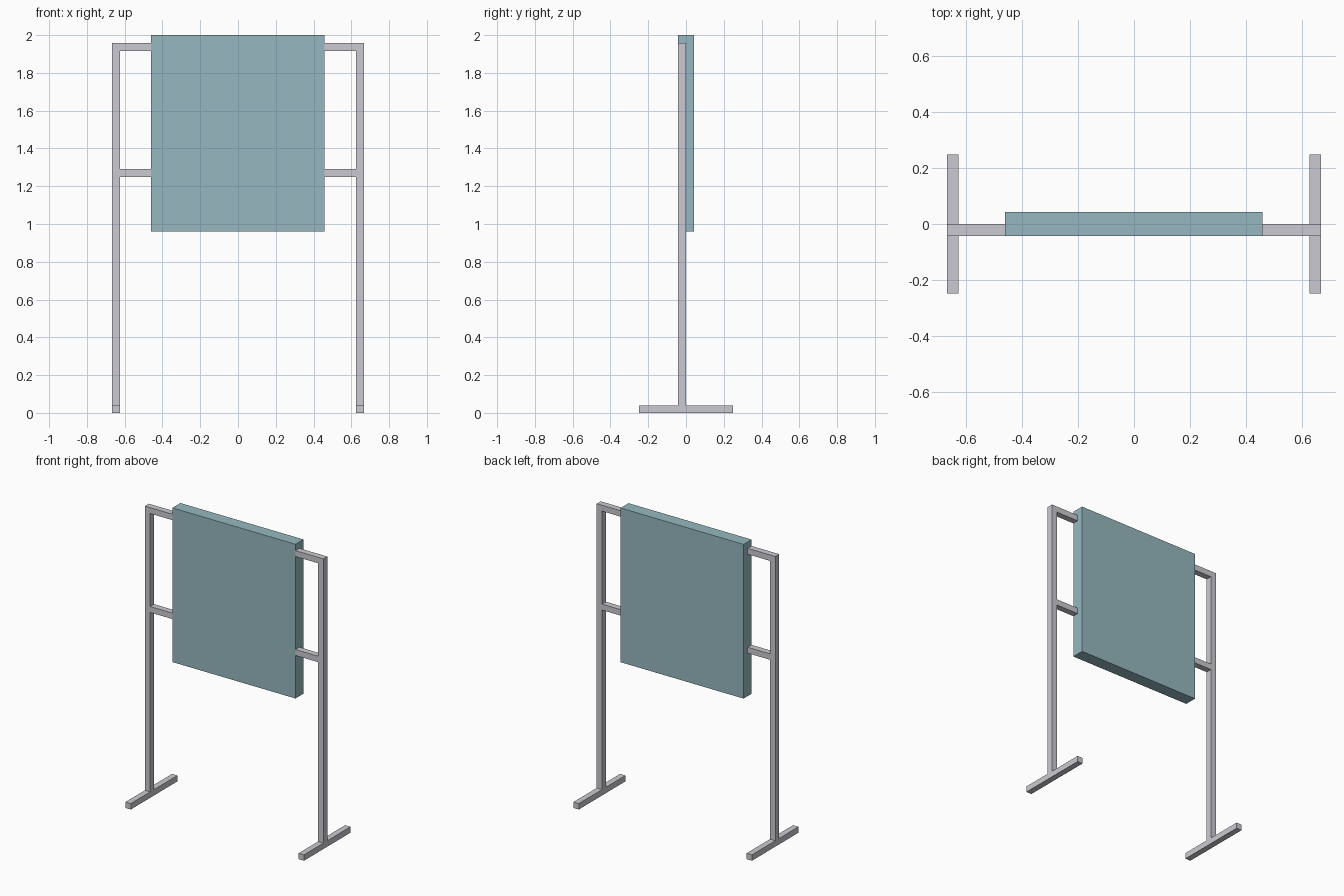
import bpy
import bmesh

cube = bpy.data.objects.get("Cube")
if cube:
    bpy.data.objects.remove(cube, do_unlink=True)


def make_material(name, color):
    mat = bpy.data.materials.new(name)
    mat.use_nodes = True
    mat.diffuse_color = color
    mat.node_tree.nodes["Principled BSDF"].inputs["Base Color"].default_value = color
    return mat


def box(name, low, high, mat):
    """Axis-aligned box between two opposite corners."""
    bm = bmesh.new()
    bmesh.ops.create_cube(bm, size=1)
    for v in bm.verts:
        v.co = [(a + b) / 2 + c * (b - a) for a, b, c in zip(low, high, v.co)]
    mesh = bpy.data.meshes.new(name)
    bm.to_mesh(mesh)
    bm.free()
    mesh.materials.append(mat)
    obj = bpy.data.objects.new(name, mesh)
    bpy.context.collection.objects.link(obj)
    return obj


metal = make_material("light grey metal", (0.59, 0.59, 0.64, 1))
teal = make_material("pale teal", (0.305, 0.485, 0.525, 1))

BAR = 0.04                       # thickness of the square tubing
OUTER = 0.666                    # half width of the frame
INNER = OUTER - BAR
FRONT, BACK = -0.042, 0.0        # depth of the posts and rails
TOP = 1.957                      # top of the frame
PANEL_X = (-0.46, 0.458)

# Display panel
box("display_panel", (PANEL_X[0], FRONT, 0.96), (PANEL_X[1], 0.043, 2.0), teal)

# Feet, posts and rails on each side
for side, sign, edge in (("right", -1, PANEL_X[0]), ("left", 1, PANEL_X[1])):
    x0, x1 = sorted((sign * INNER, sign * OUTER))
    box(f"{side}_foot", (x0, -0.248, 0), (x1, 0.248, BAR), metal)
    box(f"{side}_post", (x0, FRONT, BAR), (x1, BACK, TOP), metal)
    r0, r1 = sorted((edge, sign * INNER))
    for level, z in (("upper", TOP), ("lower", 1.29)):
        box(f"{side}_{level}_rail", (r0, FRONT, z - BAR), (r1, BACK, z), metal)
